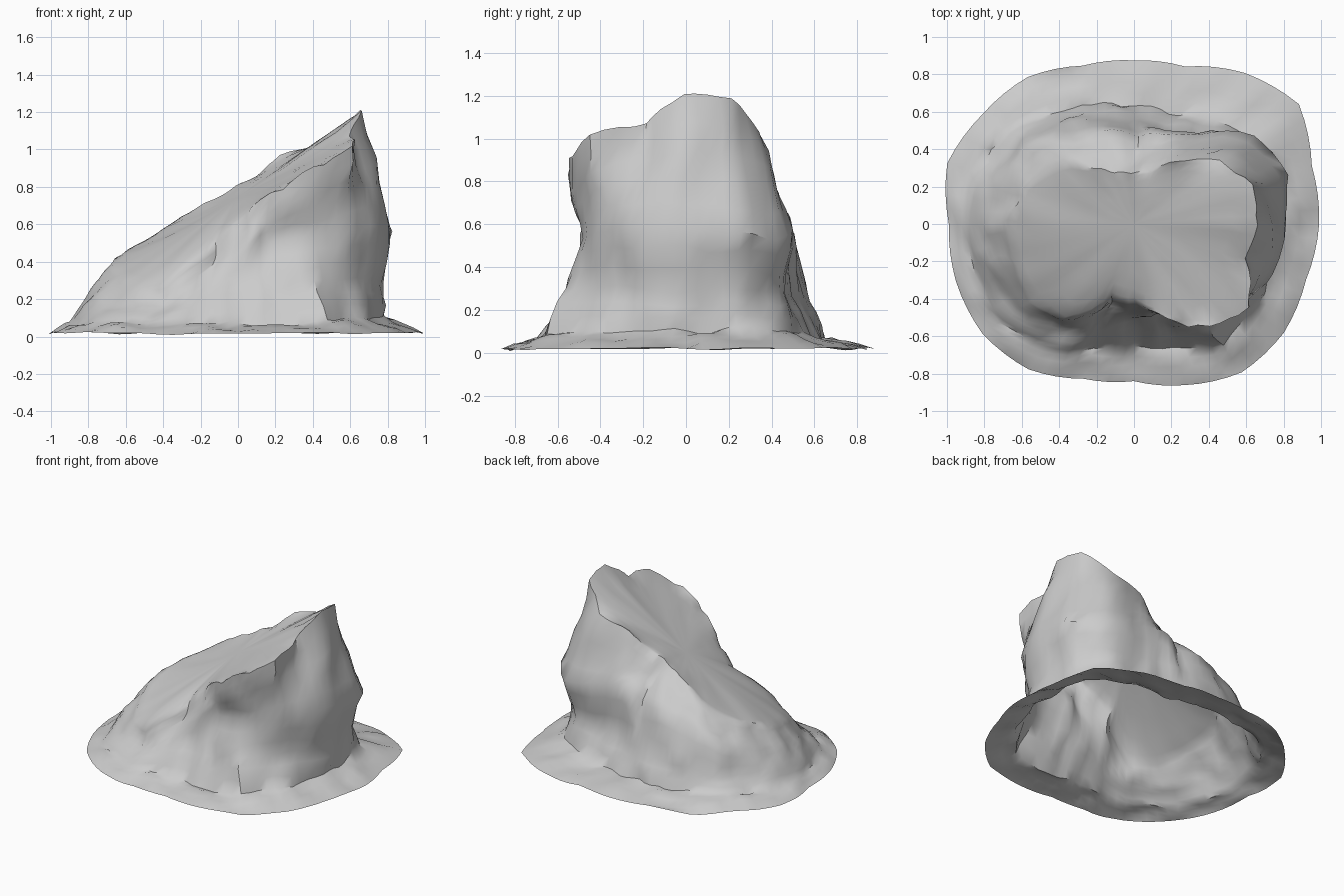
import bpy, math
from mathutils import Vector, noise

if "Cube" in bpy.data.objects:
    bpy.data.objects.remove(bpy.data.objects["Cube"])

STEP = 4            # columns between two profile angles
COLS = 20 * STEP    # profiles give one value every 18 degrees, counter-clockwise from +x

# Outline radii from the ground up
base_r = [.99, 1.0, 1.09, 1.0, .885, .875, .89, .97, 1.0, 1.05,
          .99, 1.0, 1.0, .96, .87, .84, .905, .98, .99, .967]
foot_r = [.78, .80, .80, .69, .62, .64, .66, .73, .82, .88,
          .90, .90, .88, .80, .69, .66, .69, .80, .78, .77]
low_r = [.79, .79, .73, .58, .53, .57, .61, .67, .77, .80,
         .83, .83, .82, .73, .60, .56, .57, .70, .70, .75]
belly_r = [.82, .85, .80, .60, .50, .46, .52, .57, .69, .74,
           .76, .76, .75, .69, .49, .48, .49, .60, .71, .79]
rim_r = [.66, .65, .57, .42, .31, .26, .29, .36, .51, .63,
         .67, .67, .67, .66, .41, .42, .53, .69, .75, .62]

# Heights of each outline
foot_z = [.10, .11, .10, .08, .07, .07, .07, .07, .08, .08,
          .08, .07, .07, .08, .08, .07, .07, .09, .10, .10]
low_z = [.30, .30, .28, .28, .27, .26, .24, .22, .18, .18,
         .18, .16, .13, .14, .20, .22, .24, .30, .32, .30]
belly_z = [.58, .55, .55, .62, .64, .56, .56, .50, .39, .31,
           .28, .23, .19, .20, .36, .42, .50, .54, .58, .60]
rim_z = [1.20, 1.18, 1.06, .96, .87, .81, .76, .69, .57, .46,
         .40, .33, .27, .29, .50, .61, .75, .89, 1.04, 1.08]


def around(profile, i):
    """Profile value at column i, blended between neighbouring angles."""
    k, f = divmod(i, STEP)
    f /= STEP
    return profile[k % 20] * (1 - f) + profile[(k + 1) % 20] * f


def ring(radii, heights):
    pts = []
    for i in range(COLS):
        a = 2 * math.pi * i / COLS
        r = around(radii, i)
        pts.append(Vector((r * math.cos(a), r * math.sin(a), around(heights, i))))
    return pts


def blend(lower, upper, steps):
    """Rings from lower up to, but not including, upper."""
    return [[p.lerp(q, s / steps) for p, q in zip(lower, upper)] for s in range(steps)]


def roughen(p, amount):
    """Large lumps plus smaller chips."""
    return (p + noise.noise_vector(p * 5.0) * amount
            + noise.noise_vector(p * 11.0 + Vector((3, 1, 2))) * amount * .5)


def loft(name, rings, tip, angle=45):
    verts = [p for r in rings for p in r]
    faces = []
    for j in range(len(rings) - 1):
        for i in range(COLS):
            n = (i + 1) % COLS
            faces.append((j * COLS + i, j * COLS + n, (j + 1) * COLS + n, (j + 1) * COLS + i))
    last = (len(rings) - 1) * COLS
    faces += [(last + i, last + (i + 1) % COLS, len(verts)) for i in range(COLS)]
    verts.append(tip)
    mesh = bpy.data.meshes.new(name)
    mesh.from_pydata(verts, [], faces)
    obj = bpy.data.objects.new(name, mesh)
    bpy.context.collection.objects.link(obj)
    bpy.ops.object.select_all(action='DESELECT')
    obj.select_set(True)
    bpy.context.view_layer.objects.active = obj
    bpy.ops.object.shade_smooth_by_angle(angle=math.radians(angle))
    return obj


base = ring(base_r, [.02] * 20)
foot = ring(foot_r, foot_z)
low = ring(low_r, low_z)
belly = ring(belly_r, belly_z)
rim = ring(rim_r, rim_z)
centre = Vector((0, 0, .745))

# Thin ground skirt, open underneath, with a slightly wavy edge
skirt = blend(base, foot, 4)
for j, r in enumerate(skirt):
    for p in r:
        p.z = max(p.z + (.015 * noise.noise(p * 4) if j == 0 else .03 * noise.noise(p * 7)), 0)

# Rough cliff walls, undercut at the front right, leaning up to the jagged rim
wall = blend(foot, low, 3) + blend(low, belly, 3) + blend(belly, rim, 5) + [rim]
wall = [[roughen(p, .03) for p in r] for r in wall]

# Smooth sloping top slab: even out the rim heights toward the centre
slab = []
for s in (.93, .8, .6, .4, .2):
    row = []
    for p in rim:
        q = centre.lerp(p, s)
        plane = .745 + .62 * q.x + .2 * q.y
        q.z += (plane - q.z) * (1 - s) ** .7
        row.append(roughen(q, .015 * s))
    slab.append(row)
loft("leaning_rock", skirt + wall + slab, centre)
